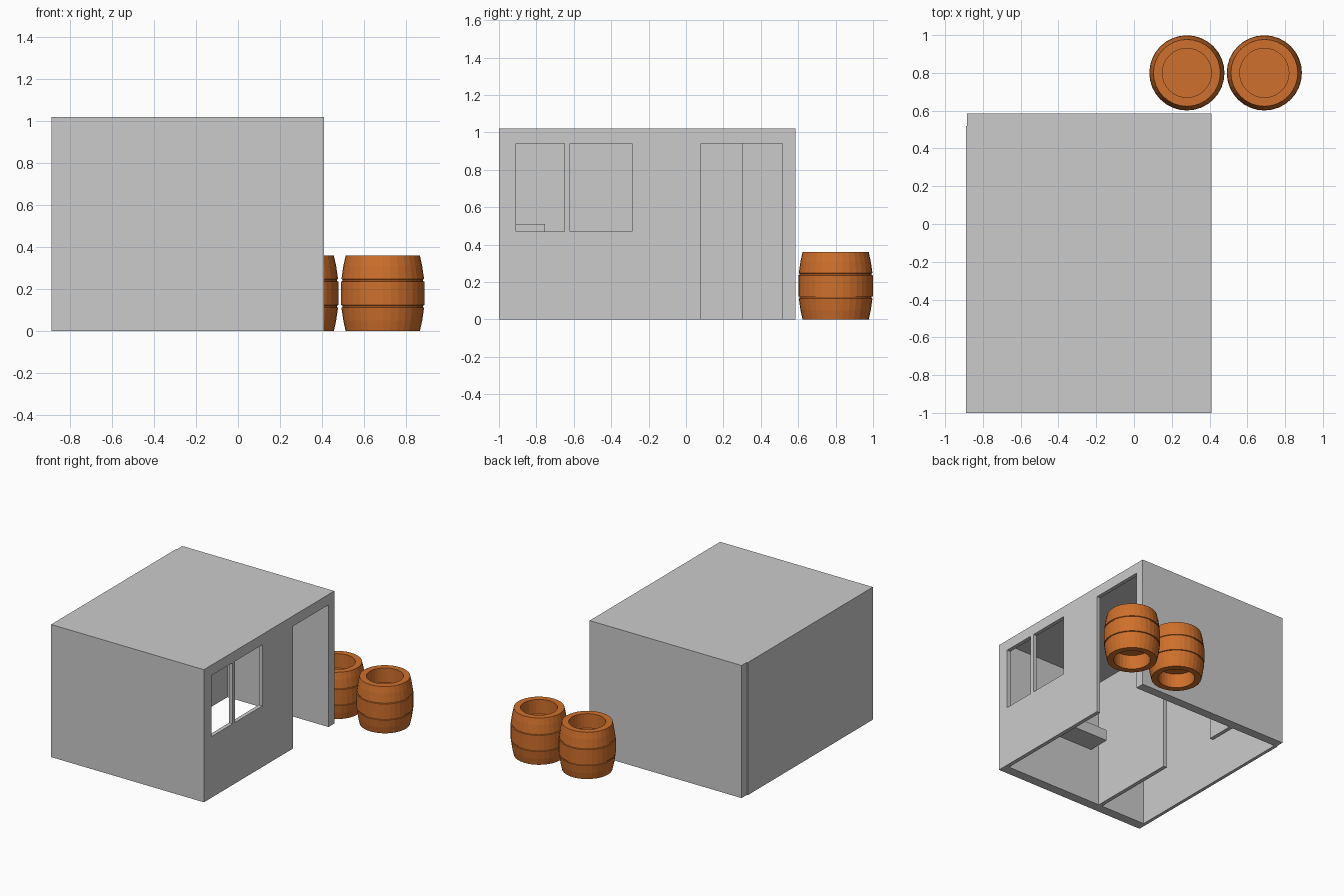
import bpy, bmesh, math
from mathutils import Vector

if "Cube" in bpy.data.objects:
    bpy.data.objects.remove(bpy.data.objects["Cube"])


def add_object(name, bm):
    bmesh.ops.recalc_face_normals(bm, faces=bm.faces[:])
    mesh = bpy.data.meshes.new(name)
    bm.to_mesh(mesh)
    bm.free()
    obj = bpy.data.objects.new(name, mesh)
    bpy.context.collection.objects.link(obj)
    return obj


def box(name, x0, x1, y0, y1, z0, z1):
    bm = bmesh.new()
    bmesh.ops.create_cube(bm, size=1)
    for v in bm.verts:
        v.co = Vector((x1 if v.co.x > 0 else x0,
                       y1 if v.co.y > 0 else y0,
                       z1 if v.co.z > 0 else z0))
    return add_object(name, bm)


def cut(target, *bounds):
    cutter = box("cutter", *bounds)
    cutter.hide_render = True
    mod = target.modifiers.new("cut", 'BOOLEAN')
    mod.operation = 'DIFFERENCE'
    mod.solver = 'EXACT'
    mod.object = cutter
    bpy.context.view_layer.objects.active = target
    bpy.ops.object.modifier_apply(modifier=mod.name)
    bpy.data.objects.remove(cutter, do_unlink=True)


# House block: footprint with a tiny step at the back left corner
bm = bmesh.new()
footprint = [(-0.89, -1), (0.41, -1), (0.41, 0.585), (-0.883, 0.585),
             (-0.883, 0.52), (-0.89, 0.52)]
face = bm.faces.new([bm.verts.new((x, y, 0)) for x, y in footprint])
ext = bmesh.ops.extrude_face_region(bm, geom=[face])
top = [g for g in ext['geom'] if isinstance(g, bmesh.types.BMVert)]
bmesh.ops.translate(bm, verts=top, vec=(0, 0, 1.02))
house = add_object("house_shell", bm)

# Two rooms, open underneath, with a thin partition between them
cut(house, -0.45, 0.38, -0.925, 0.515, -0.1, 0.995)
cut(house, -0.865, -0.48, -0.925, 0.515, -0.1, 0.995)

# Inner doorway, outer doorway, pair of windows
cut(house, -0.55, -0.40, -0.21, 0.30, -0.1, 0.94)
cut(house, 0.33, 0.5, 0.08, 0.515, -0.1, 0.94)
for y0, y1 in [(-0.91, -0.65), (-0.62, -0.29)]:
    cut(house, 0.33, 0.5, y0, y1, 0.47, 0.94)

# Counter along the inside of the front wall
box("counter", -0.38, 0.22, -0.925, -0.755, 0.425, 0.51)

# Barrels: half profile mirrored about mid height, then spun
wood = bpy.data.materials.new("orange_wood")
wood.diffuse_color = (0.62, 0.16, 0.025, 1)
wood.use_nodes = True
wood.node_tree.nodes["Principled BSDF"].inputs["Base Color"].default_value = wood.diffuse_color
H = 0.36
half = [(0, 0.11), (0.13, 0.11), (0.13, 0), (0.177, 0), (0.188, 0.05),
        (0.197, 0.112), (0.192, 0.114), (0.192, 0.122), (0.199, 0.124)]
profile = half + [(r, H - z) for r, z in reversed(half)]


def barrel(name, cx, cy):
    bm = bmesh.new()
    verts = [bm.verts.new((r, 0, z)) for r, z in profile]
    edges = [bm.edges.new(p) for p in zip(verts, verts[1:])]
    bmesh.ops.spin(bm, geom=verts + edges, cent=(0, 0, 0), axis=(0, 0, 1),
                   angle=math.tau, steps=32, use_merge=True)
    bmesh.ops.remove_doubles(bm, verts=bm.verts[:], dist=0.0005)
    obj = add_object(name, bm)
    obj.location = (cx, cy, 0)
    obj.data.materials.append(wood)


barrel("barrel_left", 0.28, 0.80)
barrel("barrel_right", 0.69, 0.80)
